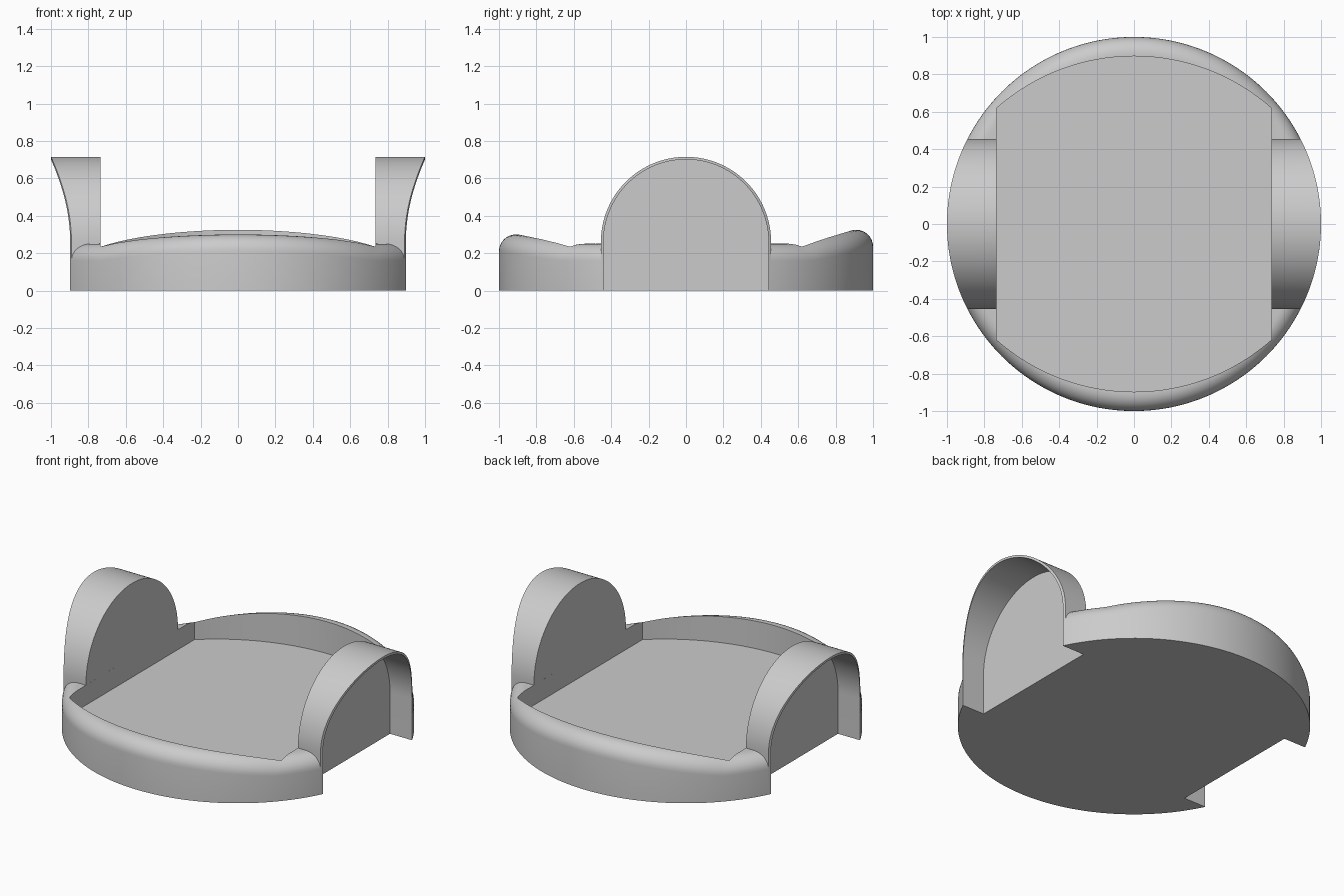
import bpy, bmesh
from math import sin, cos, pi, sqrt, radians

if "Cube" in bpy.data.objects:
    bpy.data.objects.remove(bpy.data.objects["Cube"])

WALL_X = 0.735      # inner face of the wheel wells
FLOOR_Z = 0.126     # top of the floor slab
FILLET = 0.09       # rounding of the rim
ARCH_R, ARCH_Z, SHELL = 0.455, 0.26, 0.014
SEGS = 192

grey = bpy.data.materials.new("plain_grey")
grey.use_nodes = True
grey.diffuse_color = (0.6, 0.6, 0.6, 1)
grey.node_tree.nodes["Principled BSDF"].inputs["Base Color"].default_value = (0.6, 0.6, 0.6, 1)


def finish(name, bm):
    bmesh.ops.recalc_face_normals(bm, faces=bm.faces)
    mesh = bpy.data.meshes.new(name)
    bm.to_mesh(mesh)
    bm.free()
    mesh.materials.append(grey)
    obj = bpy.data.objects.new(name, mesh)
    bpy.context.collection.objects.link(obj)
    return obj


def activate(obj):
    bpy.ops.object.select_all(action='DESELECT')
    obj.select_set(True)
    bpy.context.view_layer.objects.active = obj


def smooth(obj):
    activate(obj)
    bpy.ops.object.shade_smooth_by_angle(angle=radians(30))


def prism(name, outline, z0, z1):
    bm = bmesh.new()
    face = bm.faces.new([bm.verts.new((x, y, z0)) for x, y in outline])
    top = bmesh.ops.extrude_face_region(bm, geom=[face])
    verts = [g for g in top["geom"] if isinstance(g, bmesh.types.BMVert)]
    bmesh.ops.translate(bm, vec=(0, 0, z1 - z0), verts=verts)
    return finish(name, bm)


def cut(obj, cutter):
    mod = obj.modifiers.new("cut", 'BOOLEAN')
    mod.operation, mod.solver, mod.object = 'DIFFERENCE', 'EXACT', cutter
    activate(obj)
    bpy.ops.object.modifier_apply(modifier=mod.name)
    bpy.data.objects.remove(cutter)


def rim_height(x, y):
    # Crowned at front and back, a little higher at the back
    crown = 0.0625 + 0.0125 * max(-1, min(1, y / 0.6))
    return 0.25 + crown * max(0, 1 - (x / WALL_X) ** 2)


# Tray body: round disc with a rounded, crowned rim
bm = bmesh.new()
profile = [(1 - FILLET + FILLET * cos(a), FILLET * (sin(a) - 1))
           for a in [i * pi / 16 for i in range(9)]]
profile += [(r, 0) for r in (0.88, 0.85, 0.8, 0.7, 0.4)]
angles = [2 * pi * i / SEGS for i in range(SEGS)]
rings = [[bm.verts.new((cos(a), sin(a), 0)) for a in angles]]
for r, drop in profile:
    rings.append([bm.verts.new((r * cos(a), r * sin(a),
                                rim_height(r * cos(a), r * sin(a)) + drop)) for a in angles])
for low, high in zip(rings, rings[1:]):
    for i in range(SEGS):
        j = (i + 1) % SEGS
        bm.faces.new((low[i], low[j], high[j], high[i]))
bm.faces.new(rings[0])
centre = bm.verts.new((0, 0, rim_height(0, 0)))
for i in range(SEGS):
    bm.faces.new((rings[-1][i], rings[-1][(i + 1) % SEGS], centre))
tray = finish("tray_body", bm)

# Hollow above the floor, bounded by shallow arcs front and back
R = 1.11
xs = [WALL_X * (2 * i / 48 - 1) for i in range(49)]
back = [(x, sqrt(R * R - x * x) - R + 0.897) for x in xs]
front = [(x, -y) for x, y in reversed(back)]
cut(tray, prism("hollow_cutter", back + front, FLOOR_Z, 1))

# Notches for the wheel wells
for side in (1, -1):
    half = ARCH_R - SHELL / 2
    a, b = side * (WALL_X + 0.005), side * 1.2
    cut(tray, prism("notch_cutter", [(a, -half), (b, -half), (b, half), (a, half)], -0.2, 1.2))
smooth(tray)


def arch(radius):
    pts = [(radius * cos(pi * i / 64), ARCH_Z + radius * sin(pi * i / 64)) for i in range(65)]
    return [(radius, 0)] + pts + [(-radius, 0)]


# Wheel wells: thin arched shells with a closed inner wall, trimmed to the disc
for side, name in ((1, "left_wheel_well"), (-1, "right_wheel_well")):
    bm = bmesh.new()

    def row(pts, x=None):
        return [bm.verts.new((side * (x or sqrt(1 - y * y)), y, z)) for y, z in pts]

    outer, inner = arch(ARCH_R), arch(ARCH_R - SHELL)
    loops = [row(outer, WALL_X), row(outer), row(inner), row(inner, WALL_X + 0.01)]
    for p, q in zip(loops, loops[1:]):
        for i in range(len(p) - 1):
            bm.faces.new((p[i], p[i + 1], q[i + 1], q[i]))
    bm.faces.new(loops[0])
    bm.faces.new(loops[3])
    # Underside closing the shell
    bm.faces.new([p[0] for p in loops] + [p[-1] for p in reversed(loops)])
    smooth(finish(name, bm))
